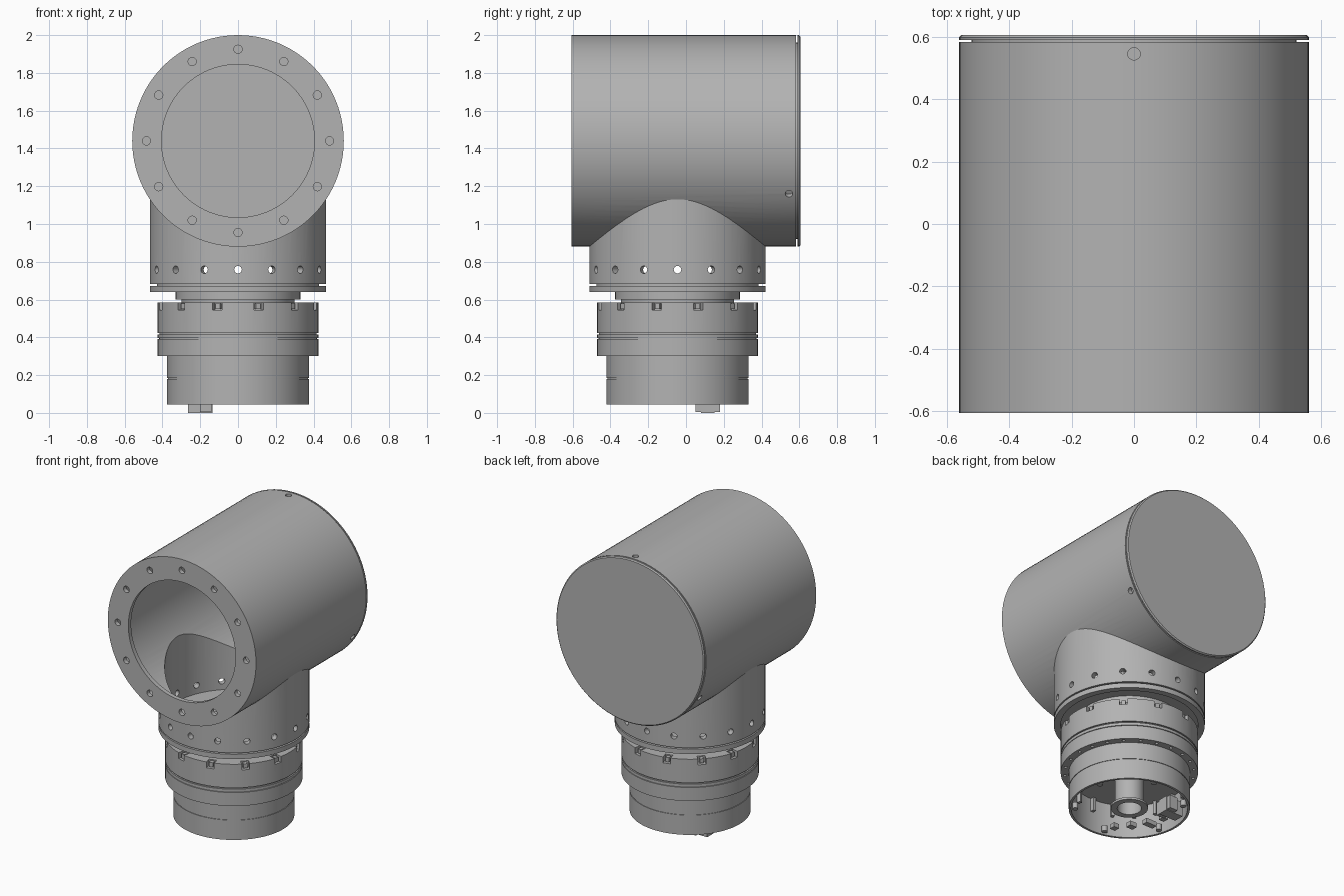
import bpy, bmesh, math
from math import sin, cos, pi, tau
from mathutils import Matrix, Vector

if "Cube" in bpy.data.objects:
    bpy.data.objects.remove(bpy.data.objects["Cube"])

GREY = (0.45, 0.45, 0.45, 1)
metal = bpy.data.materials.new("grey_metal")
metal.use_nodes = True
metal.diffuse_color = GREY
metal.node_tree.nodes["Principled BSDF"].inputs["Base Color"].default_value = GREY

AXIS_Y = -0.045      # vertical axis of the lower joint
ARM_Z = 1.44         # height of the horizontal arm axis
STAND = Matrix.Translation((0, AXIS_Y, 0))
ARM = Matrix.Translation((0, 0, ARM_Z)) @ Matrix.Rotation(-pi / 2, 4, "X")  # local z becomes +y


def finish(name, bm):
    bmesh.ops.recalc_face_normals(bm, faces=bm.faces)
    mesh = bpy.data.meshes.new(name)
    bm.to_mesh(mesh)
    bm.free()
    mesh.materials.append(metal)
    obj = bpy.data.objects.new(name, mesh)
    bpy.context.collection.objects.link(obj)
    smooth(obj)
    return obj


def smooth(obj):
    obj.data.shade_smooth()
    obj.data.set_sharp_from_angle(angle=math.radians(30))


def lathe(name, profile, place=STAND, steps=96):
    """Spin a closed (radius, height) outline around local z."""
    bm = bmesh.new()
    verts = [bm.verts.new((r, 0, h)) for r, h in profile]
    edges = [bm.edges.new((v, verts[i - 1])) for i, v in enumerate(verts)]
    bmesh.ops.spin(bm, geom=verts + edges, cent=(0, 0, 0), axis=(0, 0, 1),
                   angle=tau, steps=steps, use_duplicate=False)
    bmesh.ops.remove_doubles(bm, verts=bm.verts, dist=1e-5)
    bmesh.ops.transform(bm, matrix=place, verts=bm.verts)
    return finish(name, bm)


def solid(name, radius, low, high, place=STAND):
    bm = bmesh.new()
    bmesh.ops.create_cone(bm, cap_ends=True, segments=96, radius1=radius, radius2=radius,
                          depth=high - low,
                          matrix=place @ Matrix.Translation((0, 0, (low + high) / 2)))
    return finish(name, bm)


def pins(name, radius, depth, spots):
    """Small cylinders at (point, direction) pairs."""
    bm = bmesh.new()
    for point, direction in spots:
        turn = Vector(direction).to_track_quat("Z", "Y").to_matrix().to_4x4()
        bmesh.ops.create_cone(bm, cap_ends=True, segments=16, radius1=radius, radius2=radius,
                              depth=depth, matrix=Matrix.Translation(point) @ turn)
    return finish(name, bm)


def boxes(name, items):
    """Blocks given as (matrix, size) pairs."""
    bm = bmesh.new()
    for place, size in items:
        bmesh.ops.create_cube(bm, size=1, matrix=place @ Matrix.Diagonal((*size, 1)))
    return finish(name, bm)


def combine(obj, tool, operation="DIFFERENCE"):
    tool.hide_render = True
    mod = obj.modifiers.new("cut", "BOOLEAN")
    mod.operation, mod.object, mod.solver = operation, tool, "EXACT"
    graph = bpy.context.evaluated_depsgraph_get()
    mesh = bpy.data.meshes.new_from_object(obj.evaluated_get(graph))
    obj.modifiers.clear()
    obj.data = mesh
    bpy.data.objects.remove(tool)
    smooth(obj)


def radial(count, radius, height, start=0.0):
    """Points on a ring round the vertical axis, facing outward."""
    for i in range(count):
        a = start + tau * i / count
        yield (radius * cos(a), AXIS_Y + radius * sin(a), height), (cos(a), sin(a), 0)


# Tee-shaped housing, hollow, with a front flange
housing = solid("housing", 0.56, -0.605, 0.583, ARM)
combine(housing, solid("branch", 0.467, 0.682, ARM_Z), "UNION")
combine(housing, solid("arm_cavity", 0.52, -0.575, 0.7, ARM))
combine(housing, solid("front_opening", 0.405, -0.7, -0.5, ARM))
combine(housing, solid("branch_cavity", 0.428, 0.6, ARM_Z))

# Screw holes in the flange, the branch and the rear rim
flange_spots = [((0.485 * sin(tau * i / 12), -0.6, ARM_Z + 0.485 * cos(tau * i / 12)), (0, 1, 0))
                for i in range(12)]
rim_spots = []
for k in range(3):
    a = pi / 2 + tau * k / 3
    rim_spots.append(((0.56 * cos(a), 0.545, ARM_Z + 0.56 * sin(a)), (cos(a), 0, sin(a))))
combine(housing, pins("flange_holes", 0.022, 0.1, flange_spots))
combine(housing, pins("branch_holes", 0.02, 0.12, list(radial(16, 0.45, 0.758))))
combine(housing, pins("rim_holes", 0.02, 0.06, rim_spots))

# Rear cover with a plug, leaving a thin groove
lathe("rear_cover", [(0, 0.56), (0.52, 0.56), (0.52, 0.59), (0.56, 0.59),
                     (0.56, 0.598), (0.553, 0.605), (0, 0.605)], ARM)

# Collar under the branch, and the neck with its floor plate
lathe("collar", [(0.425, 0.64), (0.467, 0.64), (0.467, 0.673), (0.425, 0.673)])
lathe("neck", [(0.075, 0.58), (0.3, 0.58), (0.3, 0.6), (0.33, 0.6), (0.33, 0.66),
               (0.43, 0.66), (0.43, 0.7), (0.075, 0.7)])

# Drum with a groove, edge notches and small holes beneath
drum = lathe("drum", [(0.075, 0.3), (0.425, 0.3), (0.425, 0.392), (0.418, 0.392), (0.418, 0.396),
                      (0.425, 0.396), (0.425, 0.415), (0.415, 0.415), (0.415, 0.424),
                      (0.425, 0.424), (0.425, 0.585), (0.075, 0.585)])
slots, tabs = [], []
for point, out in radial(12, 0.42, 0.57, pi / 12):
    turn = Matrix.Rotation(math.atan2(out[1], out[0]), 4, "Z")
    slots.append((Matrix.Translation(point) @ turn, (0.08, 0.05, 0.05)))
    tabs.append((Matrix.Translation(point) @ turn @ Matrix.Translation((-0.022, 0, -0.005)),
                 (0.03, 0.025, 0.03)))
combine(drum, boxes("notches", slots))
combine(drum, pins("drum_holes", 0.01, 0.04,
                   [(p, (0, 0, 1)) for p, _ in radial(24, 0.4, 0.3)]))
boxes("notch_tabs", tabs)

# Open-bottomed base can and its central tube
lathe("base_can", [(0.36, 0.045), (0.375, 0.045), (0.375, 0.18), (0.371, 0.18), (0.371, 0.185),
                   (0.375, 0.185), (0.375, 0.3), (0.075, 0.3), (0.075, 0.27), (0.36, 0.27)])
lathe("central_tube", [(0.075, 0.045), (0.115, 0.045), (0.115, 0.06), (0.09, 0.06),
                       (0.09, 0.28), (0.075, 0.28)])

# Ribs, standoffs and electronic parts inside the can
ribs = []
for point, out in radial(16, 0.35, 0.23):
    turn = Matrix.Rotation(math.atan2(out[1], out[0]), 4, "Z")
    ribs.append((Matrix.Translation(point) @ turn, (0.03, 0.02, 0.1)))
boxes("inner_ribs", ribs)
pins("standoffs", 0.018, 0.04,
     [(p, (0, 0, 1)) for p, _ in radial(6, 0.335, 0.07, 0.3)])
boxes("connector", [
    (Matrix.Translation((-0.2, 0.115, 0.05)), (0.13, 0.07, 0.1)),
    (Matrix.Translation((-0.17, 0.115, 0.05)), (0.06, 0.13, 0.09)),
])
boxes("small_chips", [
    (Matrix.Translation((x, y + AXIS_Y, 0.06)), (w, 0.04, 0.03))
    for x, y, w in ((-0.23, -0.08, 0.08), (-0.09, -0.25, 0.04), (-0.16, -0.17, 0.05),
                    (-0.25, 0.03, 0.04))
])
